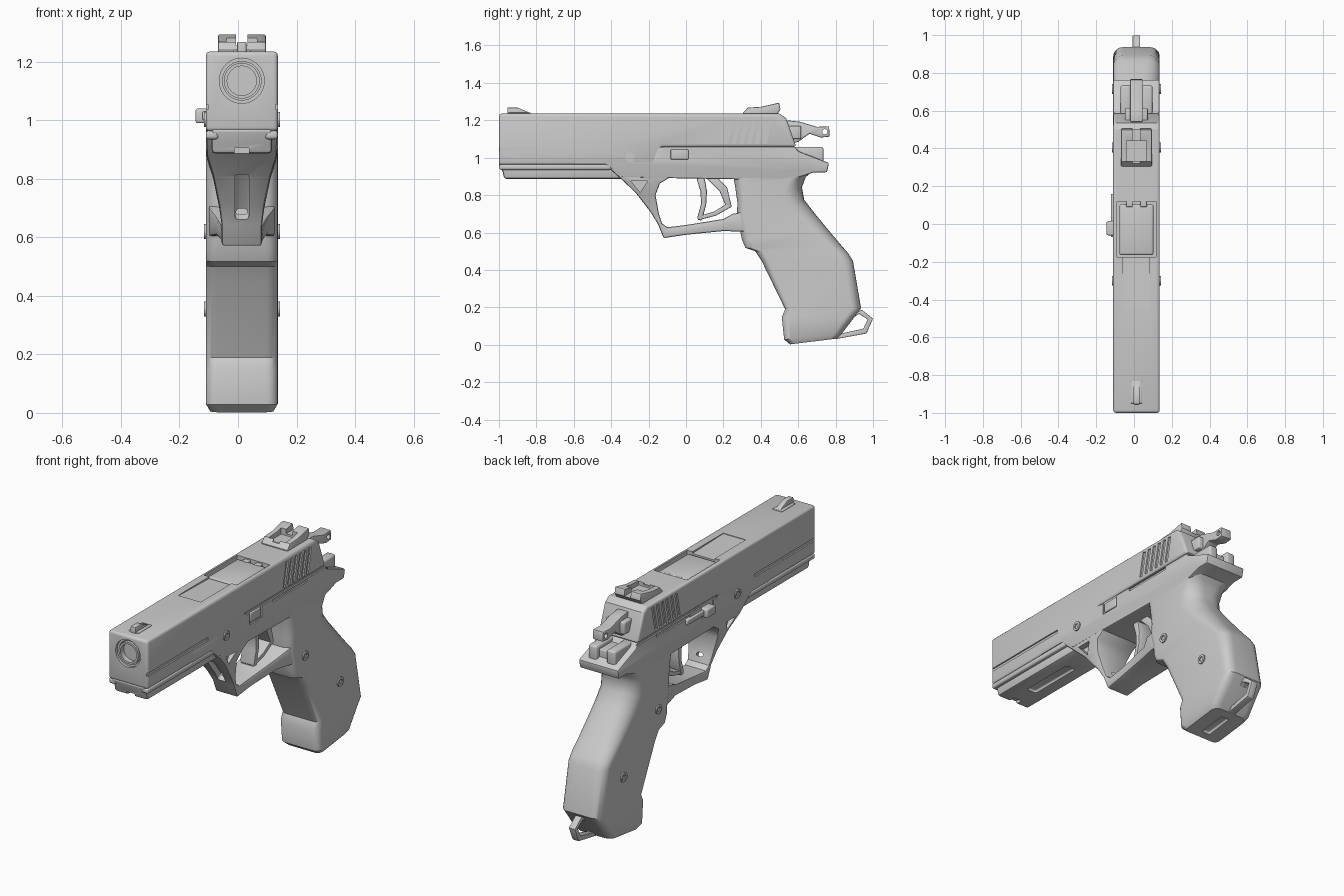
import bpy, bmesh, math
from mathutils import Vector, Matrix

if "Cube" in bpy.data.objects:
    bpy.data.objects.remove(bpy.data.objects["Cube"])

CX, HW = 0.013, 0.123          # body centre plane and half width


def add(name, bm):
    bmesh.ops.recalc_face_normals(bm, faces=bm.faces)
    me = bpy.data.meshes.new(name)
    bm.to_mesh(me)
    bm.free()
    ob = bpy.data.objects.new(name, me)
    bpy.context.collection.objects.link(ob)
    return ob


def bevel_sharp(bm, width, segs):
    bmesh.ops.recalc_face_normals(bm, faces=bm.faces)
    edges = [e for e in bm.edges if e.calc_face_angle(0) > math.radians(50)]
    bmesh.ops.bevel(bm, geom=edges, offset=width, segments=segs, profile=0.5,
                    affect='EDGES', clamp_overlap=True)


def extrude(name, pts, hw, cx=CX, bevel=0, segs=2):
    """Side profile (y, z) extruded across x."""
    bm = bmesh.new()
    f = bm.faces.new([bm.verts.new((cx - hw, y, z)) for y, z in pts])
    g = bmesh.ops.extrude_face_region(bm, geom=[f])['geom']
    bmesh.ops.translate(bm, vec=(2 * hw, 0, 0), verts=[v for v in g if isinstance(v, bmesh.types.BMVert)])
    if bevel:
        bevel_sharp(bm, bevel, segs)
    return add(name, bm)


def box(name, x, y, z, bevel=0, tilt=0):
    """Box from (min, max) ranges, tilted about the x axis."""
    bm = bmesh.new()
    bmesh.ops.create_cube(bm, size=1)
    bmesh.ops.scale(bm, vec=(x[1] - x[0], y[1] - y[0], z[1] - z[0]), verts=bm.verts)
    if bevel:
        bevel_sharp(bm, bevel, 3)
    bm.transform(Matrix.Translation((sum(x) / 2, sum(y) / 2, sum(z) / 2)) @ Matrix.Rotation(tilt, 4, 'X'))
    return add(name, bm)


def cyl(name, p, r, depth, axis, n=32):
    bm = bmesh.new()
    bmesh.ops.create_cone(bm, cap_ends=True, segments=n, radius1=r, radius2=r, depth=depth)
    rot = Matrix.Rotation(math.pi / 2, 4, 'Y' if axis == 'X' else 'X')
    bm.transform(Matrix.Translation(p) @ rot)
    return add(name, bm)


def strip(name, rows, closed=False, bevel=0.008):
    """Band built from rows of (outer yz, inner yz, half width)."""
    bm = bmesh.new()
    rings = [[bm.verts.new((CX + s * w, *p)) for s, p in ((-1, o), (1, o), (1, i), (-1, i))] for o, i, w in rows]
    pairs = list(zip(rings, rings[1:] + rings[:1]))
    for a, b in pairs if closed else pairs[:-1]:
        for k in range(4):
            bm.faces.new((a[k], a[(k + 1) % 4], b[(k + 1) % 4], b[k]))
    if not closed:
        bm.faces.new(rings[0])
        bm.faces.new(rings[-1])
    if bevel:
        bevel_sharp(bm, bevel, 2)
    return add(name, bm)


def cut(ob, *cutters):
    for c in cutters:
        m = ob.modifiers.new('cut', 'BOOLEAN')
        m.operation, m.solver, m.object = 'DIFFERENCE', 'EXACT', c
        bpy.context.view_layer.objects.active = ob
        bpy.ops.object.modifier_apply(modifier=m.name)
        bpy.data.objects.remove(c)


def sides(d=0.008):
    """x ranges of shallow cuts on the left and right faces."""
    return [(CX - HW - 0.05, CX - HW + d), (CX + HW - d, CX + HW + 0.05)]


# Slide with muzzle, port, serrations and side grooves
slide = extrude('slide', [(-1, .962), (-1, 1.235), (.50, 1.235), (.535, 1.212), (.59, 1.058),
                          (-.13, 1.058), (-.17, .962)], HW, bevel=.014, segs=3)
cut(slide, cyl('c', (CX, -1, 1.135), .077, .03, 'Y', 48), cyl('c', (CX, -1, 1.135), .066, .07, 'Y', 48),
    box('c', (CX - .103, CX + .103), (-.175, .12), (1.17, 1.3)),
    box('c', (CX - .07, CX + .07), (-.45, -.15), (1.228, 1.3), tilt=-.025))
for x in sides():
    cut(slide, box('c', x, (-1.1, -.46), (1.036, 1.054)))
    for k in range(6):
        cut(slide, box('c', x, (.222 + k * .041, .242 + k * .041), (1.072, 1.213), tilt=-.2))

# Barrel and guide rod
barrel = cyl('barrel', (CX, -.75, 1.135), .061, .49, 'Y', 48)
cut(barrel, cyl('c', (CX, -1, 1.135), .05, .12, 'Y', 48))
rod = box('guide_rod', (CX - .027, CX + .027), (-1, -.9), (.987, 1.042), .012)
rod.location.y = -.004 + .005
box('barrel_hood', (CX - .09, CX + .09), (-.165, .105), (1.15, 1.226), .012)
for x in (-.055, .02):
    box('hood_lug', (CX + x, CX + x + .035), (.09, .135), (1.18, 1.228), .004)

# Upper frame with the tail wings and accessory rail
frame = extrude('frame', [(-.6, 1.03), (-.6, .963), (-.43, .963), (-.34, .895), (.25, .885), (.5, .88), (.62, .90),
                          (.684, .922), (.754, .922), (.765, .972), (.60, 1.035), (.585, 1.057),
                          (-.14, 1.057), (-.2, 1.03)], HW, bevel=.008)
for x in sides():
    cut(frame, box('c', x, (-.12, .6), (1.048, 1.07)), box('c', x, (.12, .42), (1.03, 1.045)),
        box('c', x, (-.09, .02), (.982, 1.05)))
dust = extrude('dust_cover', [(-1, .975), (-1, .96), (-.98, .925), (-.972, .887), (-.3, .887), (-.3, .975)],
               .103, bevel=.012)
cut(dust, box('c', (CX - .03, CX + .03), (-.82, -.5), (.86, .9), .009),
    box('c', (CX - .025, CX + .025), (-1.1, -.93), (.86, .905)))
for s in (-1, 1):
    box('rail_lip', sorted((CX + s * .08, CX + s * HW)), (-.997, -.40), (.935, .965), .01)

# Trigger guard
guard = strip('trigger_guard', [
    ((-.43, .962), (-.06, .91), .122), ((-.34, .88), (-.14, .862), .119), ((-.267, .81), (-.163, .80), .098),
    ((-.19, .71), (-.145, .70), .077), ((-.15, .645), (-.128, .648), .069), ((-.12, .57), (-.10, .628), .068),
    ((0, .588), (0, .64), .072), ((.2, .608), (.2, .672), .09), ((.29, .605), (.25, .70), .112),
    ((.38, .60), (.36, .72), .115)], bevel=.01)
for x in (-.10, .10):
    cut(guard, extrude('c', [(-.295, .876), (-.205, .876), (-.245, .815)], .02, CX + x * 1.06))
cut(guard, box('c', (CX - .024, CX + .024), (-.26, -.18), (.64, .83), .012, tilt=.62))

# Trigger
strip('trigger_blade', [((.055, .89), (.10, .89), .045), ((.078, .82), (.112, .82), .045),
                        ((.08, .75), (.108, .75), .045), ((.058, .672), (.085, .662), .045)])
strip('trigger_lower_link', [((.062, .665), (.075, .69), .042), ((.16, .69), (.15, .712), .042),
                             ((.24, .735), (.22, .755), .042)], bevel=.005)
strip('trigger_rear_link', [((.11, .89), (.17, .89), .042), ((.18, .82), (.22, .84), .042),
                            ((.215, .735), (.245, .735), .042)], bevel=.005)

# Grip: rounded sections lofted from front edge to back edge
levels = [((.25, .92), (.69, .94), .05, .03), ((.262, .85), (.64, .896), .05, .08), ((.275, .76), (.62, .842), .05, .095),
          ((.272, .68), (.632, .775), .05, .1), ((.29, .605), (.69, .70), .05, .1), ((.30, .56), (.76, .615), .04, .09),
          ((.318, .518), (.834, .527), .04, .08), ((.37, .50), (.868, .488), .04, .07), ((.405, .447), (.893, .447), .04, .06),
          ((.53, .19), (.936, .195), .04, .05), ((.512, .147), (.90, .147), .04, .05),
          ((.525, .028), (.83, .055), .035, .045), ((.556, .002), (.808, .033), .03, .04)]
bm, rings = bmesh.new(), []
for f, b, rf, rb in levels:
    F, B = Vector(f), Vector(b)
    d = (B - F).normalized()
    L = (B - F).length
    h = HW if f[1] > .01 else HW - .015
    ring = []
    for t, s, r, a0 in ((L - rb, 1, rb, 0), (rf, 1, rf, 90), (rf, -1, rf, 180), (L - rb, -1, rb, 270)):
        for k in range(7):
            a = math.radians(a0 + k * 15)
            p = F + d * (t + r * math.cos(a))
            ring.append(bm.verts.new((CX + s * (h - r) + r * math.sin(a), p.x, p.y)))
    rings.append(ring)
for a, b in zip(rings, rings[1:]):
    for k in range(28):
        bm.faces.new((a[k], a[(k + 1) % 28], b[(k + 1) % 28], b[k]))
bm.faces.new(rings[0])
bm.faces.new(rings[-1])
grip = add('grip', bm)
cut(grip, box('c', (CX - .025, CX + .025), (.60, .76), (-.02, .03), .008, tilt=.12))

# Lanyard loop at the heel
strip('lanyard_loop', [((.80, .03), (.83, .06), .02), ((.965, .06), (.948, .086), .02), ((1, .14), (.972, .135), .02),
                       ((.94, .187), (.925, .165), .02), ((.90, .17), (.895, .145), .02)], bevel=.004)

# Screws and pins on both sides
for y, z in ((-.3, 1.003), (.405, .62), (.715, .355)):
    for s in (-1, 1):
        p = cyl('grip_screw', (CX + s * (HW - .01), y, z), .026, .034, 'X', 24)
        cut(p, cyl('c', (CX + s * (HW + .007), y, z), .015, .012, 'X', 6))

# Slide stop: plate on the right, lever on the left
box('slide_stop_plate', (CX + .08, CX + HW - .001), (-.082, .013), (.99, 1.045), .006)
box('slide_stop_lever', (-.145, -.08), (-.06, .015), (.99, 1.04), .008)
box('slide_stop_arm', (-.122, -.08), (-.07, .16), (1.0, 1.03), .006)

# Sights
box('front_sight_base', (CX - .03, CX + .03), (-.95, -.83), (1.225, 1.241), .004)
extrude('front_sight', [(-.955, 1.22), (-.955, 1.268), (-.90, 1.268), (-.835, 1.24), (-.835, 1.22)], .016, bevel=.004)
rear = extrude('rear_sight', [(.305, 1.22), (.305, 1.24), (.33, 1.268), (.40, 1.272), (.498, 1.294), (.505, 1.258),
                              (.48, 1.22)], .082, bevel=.006)
cut(rear, extrude('c', [(.33, 1.245), (.44, 1.245), (.44, 1.33), (.33, 1.33)], .052),
    box('c', (CX - .02, CX + .02), (.25, .6), (1.256, 1.35)))

# Hammer and the block under it
hammer = extrude('hammer', [(.54, 1.2), (.61, 1.192), (.70, 1.165), (.765, 1.168), (.768, 1.112), (.72, 1.108),
                            (.66, 1.128), (.60, 1.085), (.55, 1.07)], .033, bevel=.006)
cut(hammer, cyl('c', (CX, .742, 1.139), .014, .2, 'X', 16))
box('hammer_pivot', (CX - .06, CX + .06), (.54, .615), (1.10, 1.17), .008)
for s in (-1, 1):
    box('tail_block', sorted((CX + s * .03, CX + s * .085)), (.57, .735), (.97, 1.057), .012)
box('tail_bridge', (CX - .05, CX + .05), (.57, .71), (.96, 1.035), .006)

# Smooth shading with crisp edges
for ob in bpy.data.objects:
    ob.select_set(True)
    bpy.context.view_layer.objects.active = ob
bpy.ops.object.shade_smooth_by_angle(angle=math.radians(32))
